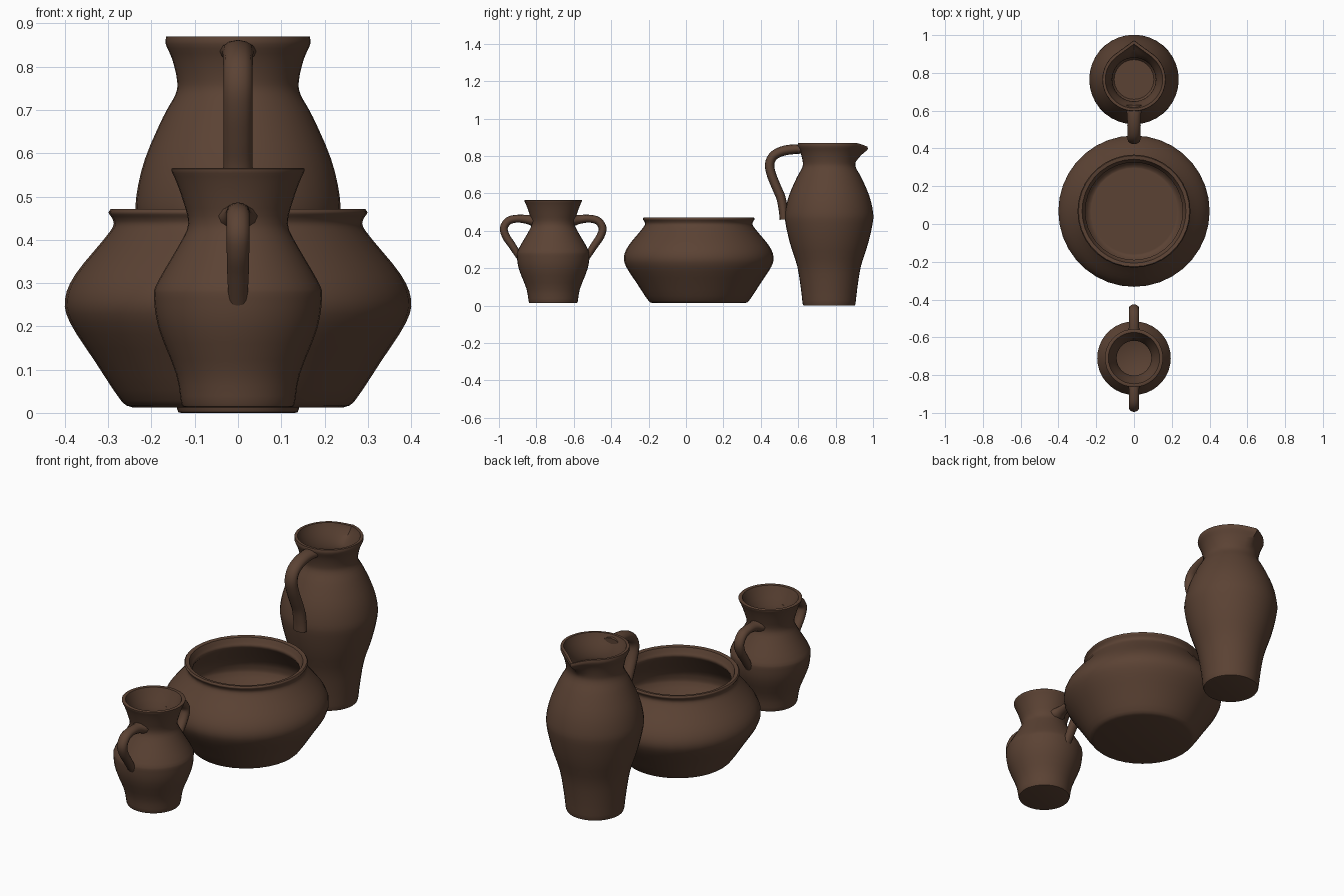
import bpy, bmesh, math
from mathutils import Vector

if "Cube" in bpy.data.objects:
    bpy.data.objects.remove(bpy.data.objects["Cube"])

clay = bpy.data.materials.new("brown_clay")
clay.diffuse_color = (0.105, 0.055, 0.034, 1)
clay.use_nodes = True
clay.node_tree.nodes["Principled BSDF"].inputs["Base Color"].default_value = clay.diffuse_color
SIDES = 36


def spline(pts, steps=3):
    """Catmull-Rom curve through the points."""
    p = [Vector(q) for q in pts]
    p = [2 * p[0] - p[1]] + p + [2 * p[-1] - p[-2]]
    out = []
    for i in range(1, len(p) - 2):
        a, b, c, d = p[i - 1:i + 3]
        for s in range(steps):
            t = s / steps
            out.append(0.5 * (2 * b + (c - a) * t + (2 * a - 5 * b + 4 * c - d) * t * t
                              + (3 * b - a - 3 * c + d) * t ** 3))
    return out + [p[-2]]


def finish(name, bm, y):
    bmesh.ops.recalc_face_normals(bm, faces=bm.faces)
    me = bpy.data.meshes.new(name)
    bm.to_mesh(me)
    bm.free()
    me.materials.append(clay)
    ob = bpy.data.objects.new(name, me)
    ob.location.y = y
    bpy.context.collection.objects.link(ob)
    bpy.ops.object.select_all(action='DESELECT')
    ob.select_set(True)
    bpy.context.view_layer.objects.active = ob
    bpy.ops.object.shade_smooth_by_angle(angle=math.radians(50))
    return ob


def skin(bm, rings):
    for a, b in zip(rings, rings[1:]):
        n = len(a)
        for i in range(n):
            bm.faces.new((a[i], a[(i + 1) % n], b[(i + 1) % n], b[i]))
    bm.faces.new(rings[0])
    bm.faces.new(rings[-1])


def vessel(name, y, outer, inner, spout=None):
    """Lathe: outer wall from base to rim, then inner wall from rim to floor."""
    bm = bmesh.new()
    rings = []
    for r, z in spline(outer) + spline(inner):
        ring = []
        for i in range(SIDES):
            a = 2 * math.pi * i / SIDES
            k, dz = spout(a, z) if spout else (1, 0)
            ring.append(bm.verts.new((r * k * math.cos(a), r * k * math.sin(a), z + dz)))
        rings.append(ring)
    skin(bm, rings)
    return finish(name, bm, y)


def handle(name, y, path, side, n=12):
    """Oval sweep along (reach, z, half width, half thickness) points."""
    bm = bmesh.new()
    pts = spline(path, 4)
    rings = []
    for i, p in enumerate(pts):
        a, b = pts[max(i - 1, 0)], pts[min(i + 1, len(pts) - 1)]
        t = Vector((b[0] - a[0], b[1] - a[1])).normalized()
        ring = []
        for j in range(n):
            u = 2 * math.pi * j / n
            w, h = p[2] * math.cos(u), p[3] * math.sin(u)
            ring.append(bm.verts.new((w, side * (p[0] - t.y * h), p[1] + t.x * h)))
        rings.append(ring)
    skin(bm, rings)
    return finish(name, bm, y)


# Small two-handled jar
vessel("small_jar", -0.71,
       [(.122, .013), (.131, .022), (.143, .09), (.183, .194), (.194, .265), (.187, .30),
        (.135, .39), (.115, .437), (.127, .49), (.143, .535), (.154, .56), (.151, .566)],
       [(.136, .564), (.125, .535), (.092, .445), (.11, .385), (.165, .28), (.155, .19),
        (.115, .07), (.09, .045)])
for label, side in (("front", -1), ("back", 1)):
    handle("small_jar_handle_" + label, -0.71,
           [(.108, .455, .045, .03), (.14, .461, .03, .024), (.19, .465, .027, .021),
            (.238, .454, .027, .021), (.264, .415, .027, .021), (.252, .37, .026, .021),
            (.222, .325, .025, .02), (.197, .285, .023, .018), (.18, .25, .02, .012)], side)

# Wide bowl
vessel("wide_bowl", 0.068,
       [(.245, .013), (.27, .028), (.33, .118), (.388, .208), (.40, .262), (.376, .32),
        (.315, .395), (.289, .43), (.29, .448), (.299, .462), (.294, .471)],
       [(.275, .468), (.265, .445), (.258, .425), (.285, .39), (.35, .31), (.368, .26),
        (.355, .215), (.25, .065), (.22, .05)])


# Tall pitcher: rim drawn out to a pointed lip towards +y
def lip(a, z):
    reach = math.radians(36)
    d = abs(a - math.pi / 2)
    w = min(max((z - .765) / .09, 0), 1)
    if d > reach or w == 0:
        return 1, 0
    k = math.cos(reach - d)
    return 1 + w * (1 / k - 1), -.02 * w * (1 - d / reach) ** 2


vessel("tall_pitcher", 0.765,
       [(.132, 0), (.141, .01), (.15, .086), (.17, .21), (.208, .33), (.233, .44),
        (.235, .50), (.215, .587), (.173, .684), (.144, .737), (.141, .77), (.152, .817),
        (.167, .852), (.166, .87)],
       [(.152, .87), (.145, .85), (.125, .80), (.116, .76), (.12, .73), (.15, .675),
        (.19, .587), (.208, .50), (.205, .44), (.18, .33), (.145, .21), (.125, .08),
        (.105, .04)], lip)
handle("tall_pitcher_handle", 0.765,
       [(.135, .835, .045, .022), (.19, .836, .037, .026), (.25, .826, .035, .026),
        (.298, .80, .034, .025), (.318, .755, .034, .025), (.308, .70, .034, .025),
        (.282, .635, .034, .025), (.257, .575, .034, .025), (.245, .51, .035, .024),
        (.242, .46, .036, .022)], -1)
